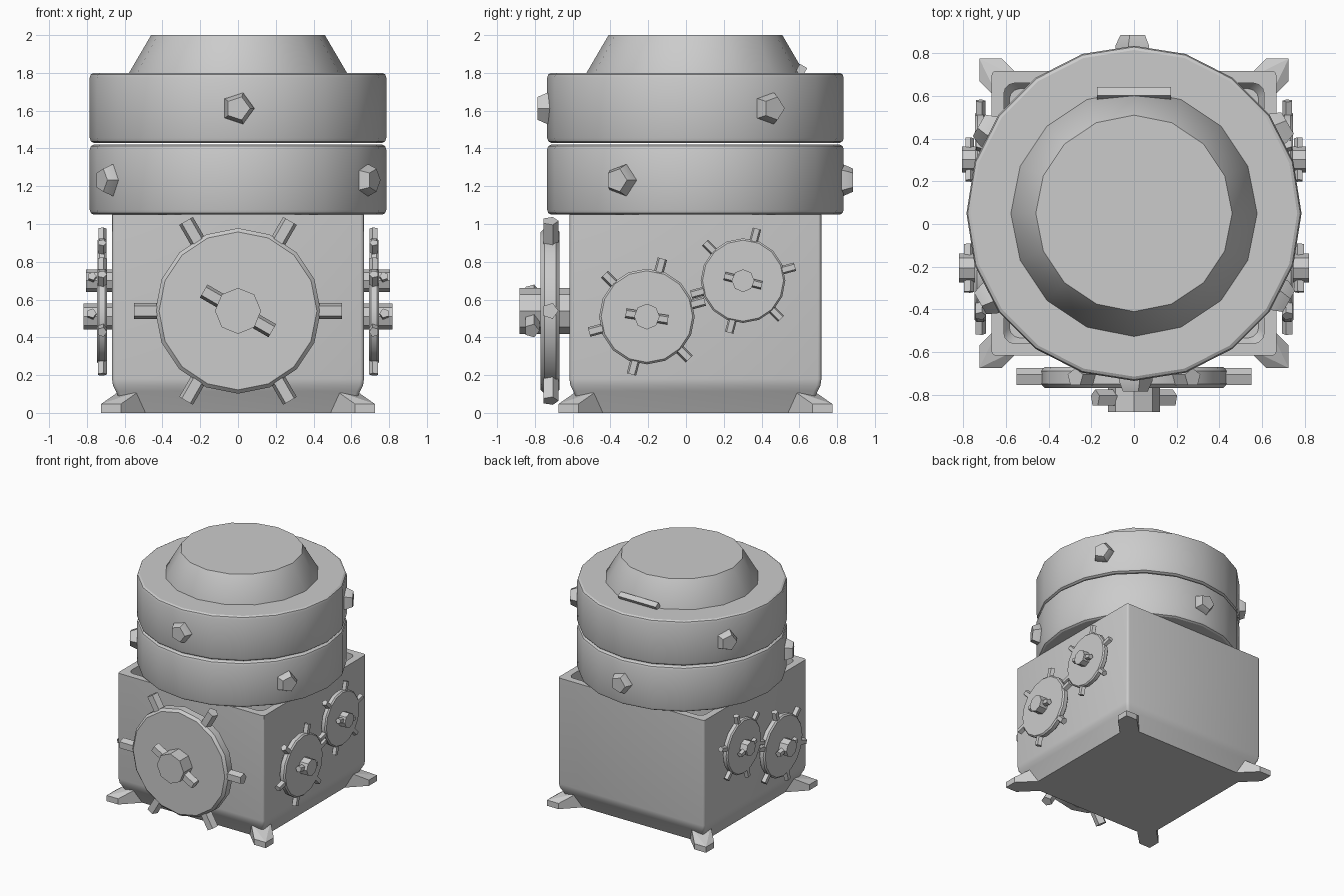
import bpy, bmesh
from math import radians, cos, sin, pi
from mathutils import Matrix, Vector

if "Cube" in bpy.data.objects:
    bpy.data.objects.remove(bpy.data.objects["Cube"])

CY = 0.05  # y of the body axis


def loft(bm, loops):
    """Skin a stack of equal-length loops and cap both ends."""
    rings = [[bm.verts.new(p) for p in l] for l in loops]
    n = len(rings[0])
    for a, b in zip(rings, rings[1:]):
        for i in range(n):
            j = (i + 1) % n
            bm.faces.new((a[i], a[j], b[j], b[i]))
    bm.faces.new(rings[0][::-1])
    bm.faces.new(rings[-1])


def turn(bm, profile, n, mat=Matrix(), phase=0.0):
    """Turned solid from (radius, height) points about the local z axis."""
    loft(bm, [[mat @ Vector((r * cos(phase + 2 * pi * i / n),
                             r * sin(phase + 2 * pi * i / n), h))
               for i in range(n)] for r, h in profile])


def finish(bm, name, angle=30):
    bmesh.ops.recalc_face_normals(bm, faces=bm.faces)
    me = bpy.data.meshes.new(name)
    bm.to_mesh(me)
    bm.free()
    ob = bpy.data.objects.new(name, me)
    bpy.context.collection.objects.link(ob)
    bpy.ops.object.select_all(action='DESELECT')
    ob.select_set(True)
    bpy.context.view_layer.objects.active = ob
    bpy.ops.object.shade_smooth_by_angle(angle=radians(angle))
    return ob


def frame(x, y, z, origin):
    m = Matrix((x, y, z)).transposed().to_4x4()
    m.translation = origin
    return m


def rounded_square(h, r, z):
    pts = []
    for k in range(4):
        c = Vector((h - r, h - r, 0))
        for t in (0, 30, 60, 90):
            p = c + Vector((r * cos(radians(t)), r * sin(radians(t)), 0))
            pts.append(Matrix.Rotation(k * pi / 2, 3, 'Z') @ p + Vector((0, CY, z)))
    return pts


# Hollow square housing, tapered in at the foot
bm = bmesh.new()
loft(bm, [rounded_square(h, r, z) for h, r, z in (
    (.595, .015, 0), (.647, .02, .115), (.662, .02, .145), (.667, .02, .18),
    (.667, .02, 1.05), (.61, .05, 1.05), (.61, .05, .16), (.55, .05, .06))])
finish(bm, "housing")

# Corner feet
for sx, sy, name in ((-1, -1, "front_left"), (1, -1, "front_right"),
                     (-1, 1, "back_left"), (1, 1, "back_right")):
    bm = bmesh.new()
    outer, inner = ((.725, .725), (.725, .62), (.62, .725)), ((.50, .395), (.395, .50))
    top = ((.625, .52), (.52, .625), (.5, .395), (.395, .5))
    pts = [(x, y, 0) for x, y in outer + inner]
    pts += [(x, y, .047) for x, y in outer] + [(x, y, .117) for x, y in top]
    for x, y, z in pts:
        bm.verts.new((x * sx, y * sy + CY, z))
    bmesh.ops.convex_hull(bm, input=bm.verts)
    finish(bm, name + "_foot", 5)

# Two stacked drums, each with three five-sided bolts
for name, z, start in (("lower", 1.05, -30), ("upper", 1.43, -90)):
    bm = bmesh.new()
    turn(bm, ((.765, 0), (.779, .008), (.785, .025), (.785, .345), (.779, .362), (.765, .37)),
         20, Matrix.Translation((0, CY, z)))
    finish(bm, name + "_drum")
    bm = bmesh.new()
    for k in range(3):
        a = radians(start + 120 * k)
        out = Vector((cos(a), sin(a), 0))
        side = Vector((-sin(a), cos(a), 0))
        m = frame(side, Vector((0, 0, 1)), out, Vector((0, CY, z + .182)) + out * .74)
        turn(bm, ((.087, 0), (.087, .045), (.064, .095)), 5, m)
    finish(bm, name + "_drum_bolts")

# Tapered lid and its rear latch bar
bm = bmesh.new()
turn(bm, ((.577, 1.79), (.577, 1.8), (.46, 2.0)), 16, Matrix.Translation((0, CY, 0)))
finish(bm, "lid")
bm = bmesh.new()
m = Matrix.Translation((0, .61, 1.815)) @ Matrix.Rotation(radians(-30), 4, 'X')
bmesh.ops.create_cube(bm, size=1, matrix=m @ Matrix.Diagonal((.345, .045, .05, 1)))
finish(bm, "latch_bar")


def gear(name, m, R, mid, half, hub_r, hub_end, peg_r, peg_end, offset,
         hub_peg_r, hub_peg_end, hub_peg_at, hub_angle):
    """Toothed wheel facing local +z; heights are measured from the wall."""
    bm = bmesh.new()
    b = half * .4
    turn(bm, ((R - b, mid - half), (R, mid - half + b), (R, mid + half - b),
              (R - b, mid + half)), 16, m)
    turn(bm, ((hub_r, -.01), (hub_r, hub_end)), 8, m)
    tilt = Matrix.Rotation(pi / 2, 4, 'Y')
    for k in range(6):
        pm = m @ Matrix.Translation((0, 0, mid)) @ Matrix.Rotation(radians(offset + 60 * k), 4, 'Z') @ tilt
        turn(bm, ((peg_r, R * .85), (peg_r, peg_end)), 5, pm)
    for k in range(2):
        pm = m @ Matrix.Translation((0, 0, hub_peg_at)) @ Matrix.Rotation(radians(hub_angle + 180 * k), 4, 'Z') @ tilt
        turn(bm, ((hub_peg_r, hub_r * .5), (hub_peg_r, hub_peg_end)), 5, pm)
    finish(bm, name)


X, Y, Z = Vector((1, 0, 0)), Vector((0, 1, 0)), Vector((0, 0, 1))

# Large front wheel
gear("front_gear", frame(X, Z, -Y, Vector((0, -.617, .54))), .438, .102, .05,
     .122, .265, .044, .55, 0, .042, .21, .2, -30)

# Two meshed wheels on each side
for s, side in ((1, "right"), (-1, "left")):
    gear(side + "_front_gear", frame(Y, Z, X * s, Vector((s * .667, -.207, .51))),
         .253, .053, .027, .068, .152, .027, .317, 15, .026, .113, .108, -9)
    gear(side + "_back_gear", frame(Y, Z, X * s, Vector((s * .667, .302, .70))),
         .224, .053, .024, .06, .138, .024, .285, 15, .023, .102, .105, -14)
